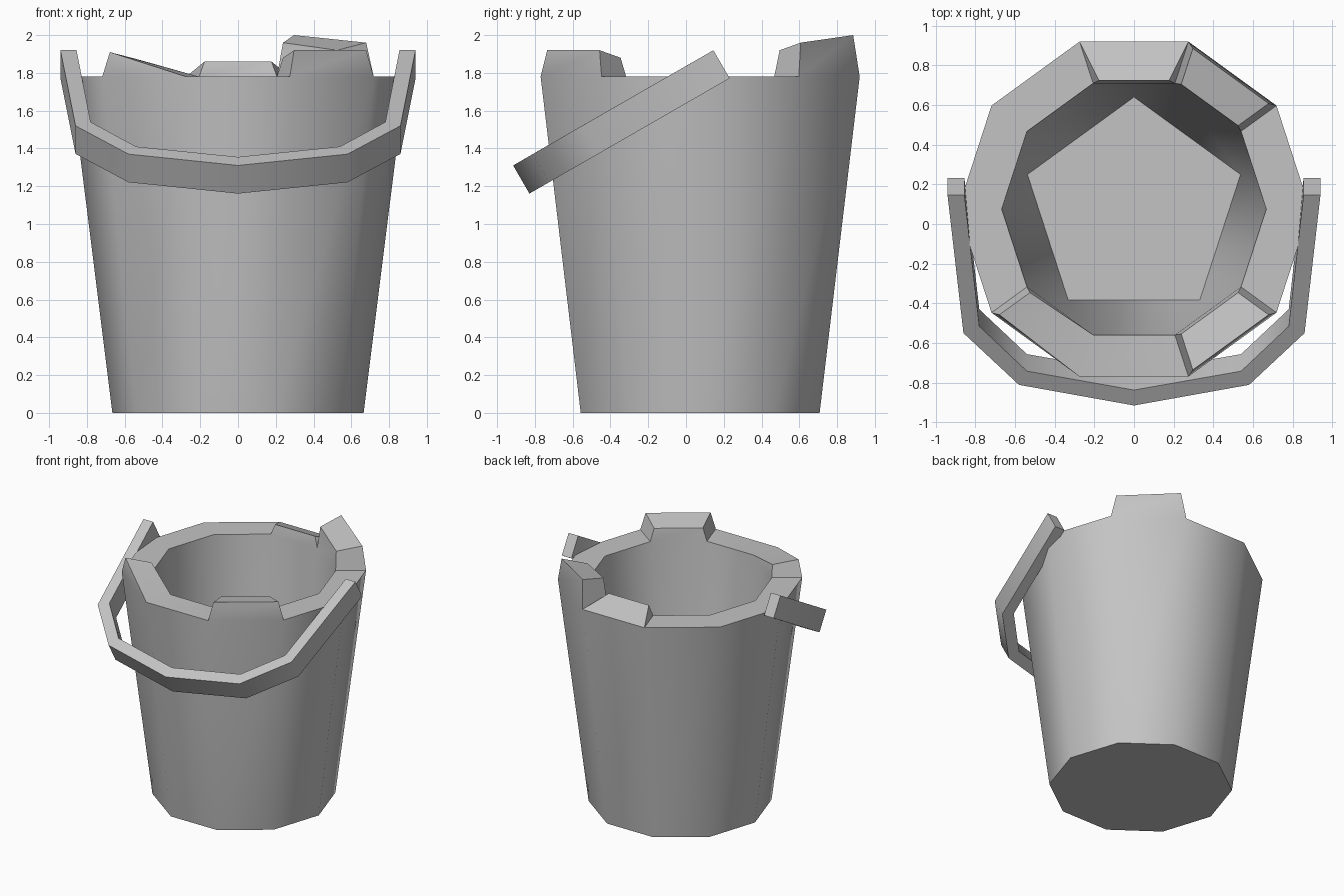
import bpy, bmesh
from math import sin, cos, radians
from mathutils import Vector

if "Cube" in bpy.data.objects:
    bpy.data.objects.remove(bpy.data.objects["Cube"], do_unlink=True)

grey = bpy.data.materials.new("plain_grey")
grey.use_nodes = True
colour = (0.55, 0.55, 0.55, 1)
grey.diffuse_color = colour
grey.node_tree.nodes["Principled BSDF"].inputs["Base Color"].default_value = colour

SIDES = 10
CENTRE_Y = 0.075
RIM_Z = 1.78
FLOOR_Z = 0.15
INSET = 0.14


def ring(bm, count, radius, z, start=0):
    """Regular polygon of vertices around the bucket axis."""
    angles = [radians(start + 360 * i / count) for i in range(count)]
    return [bm.verts.new((radius * cos(a), CENTRE_Y + radius * sin(a), z)) for a in angles]


def face(bm, verts, smooth=False):
    """Add a face, dropping repeated corners and skipping empty ones."""
    verts = list(dict.fromkeys(verts))
    if len(verts) > 2:
        bm.faces.new(verts).smooth = smooth


def finish(bm, name):
    mesh = bpy.data.meshes.new(name)
    bm.to_mesh(mesh)
    bm.free()
    mesh.materials.append(grey)
    mesh.set_sharp_from_angle(angle=radians(45))
    obj = bpy.data.objects.new(name, mesh)
    bpy.context.collection.objects.link(obj)
    return obj


# Bucket: tapered outer wall, thick rim, inner wall closing to a five-sided floor
bm = bmesh.new()
base = ring(bm, SIDES, 0.665, 0)
outer = ring(bm, SIDES, 0.888, RIM_Z)
inner = ring(bm, SIDES, 0.667, RIM_Z)
floor = ring(bm, SIDES // 2, 0.565, FLOOR_Z, 18)
face(bm, base[::-1])
face(bm, floor)

# Broken rim: rise of outer start, outer end, inner end, inner start by side
raised = {
    1: (0.18, 0.22, 0.18, 0.14),
    2: (0, 0, 0.08, 0.08),
    6: (0.13, 0, 0, 0.09),
    8: (0.14, 0.14, 0.10, 0.10),
}

for i in range(SIDES):
    j = (i + 1) % SIDES
    k = i // 2
    face(bm, [base[i], base[j], outer[j], outer[i]], True)
    if i % 2 == 0:
        face(bm, [inner[j], floor[k], inner[i]], True)
    else:
        face(bm, [inner[j], floor[(k + 1) % 5], floor[k], inner[i]], True)

    low = [outer[i], outer[j], inner[j], inner[i]]
    if i not in raised:
        face(bm, low)
        continue
    middle = sum((v.co for v in low), Vector()) / 4
    top = []
    for v, rise in zip(low, raised[i]):
        if rise:
            co = v.co.lerp(middle, INSET)
            co.z = RIM_Z + rise
            v = bm.verts.new(co)
        top.append(v)
    face(bm, top)
    for a in range(4):
        b = (a + 1) % 4
        face(bm, [low[a], low[b], top[b], top[a]], a % 2 == 0)
finish(bm, "bucket")

# Handle: flat band bent round the front, tilted thirty degrees
half_outer = [(0.94, 0.145, 1.92), (0.86, -0.55, 1.52), (0.58, -0.811, 1.37)]
half_inner = [(0.855, 0.145, 1.92), (0.78, -0.516, 1.54), (0.54, -0.742, 1.41)]


def mirrored(half, tip):
    return half + [tip] + [(-x, y, z) for x, y, z in reversed(half)]


out_path = mirrored(half_outer, (0, -0.915, 1.31))
in_path = mirrored(half_inner, (0, -0.837, 1.355))
width = Vector((0, 0.086, -0.149))

bm = bmesh.new()
sections = []
for o, n in zip(out_path, in_path):
    o, n = Vector(o), Vector(n)
    sections.append([bm.verts.new(p) for p in (o, n, n + width, o + width)])
for s, t in zip(sections, sections[1:]):
    for a in range(4):
        b = (a + 1) % 4
        face(bm, [s[a], s[b], t[b], t[a]], True)
face(bm, sections[0][::-1])
face(bm, sections[-1])
bmesh.ops.recalc_face_normals(bm, faces=bm.faces)
finish(bm, "handle")
